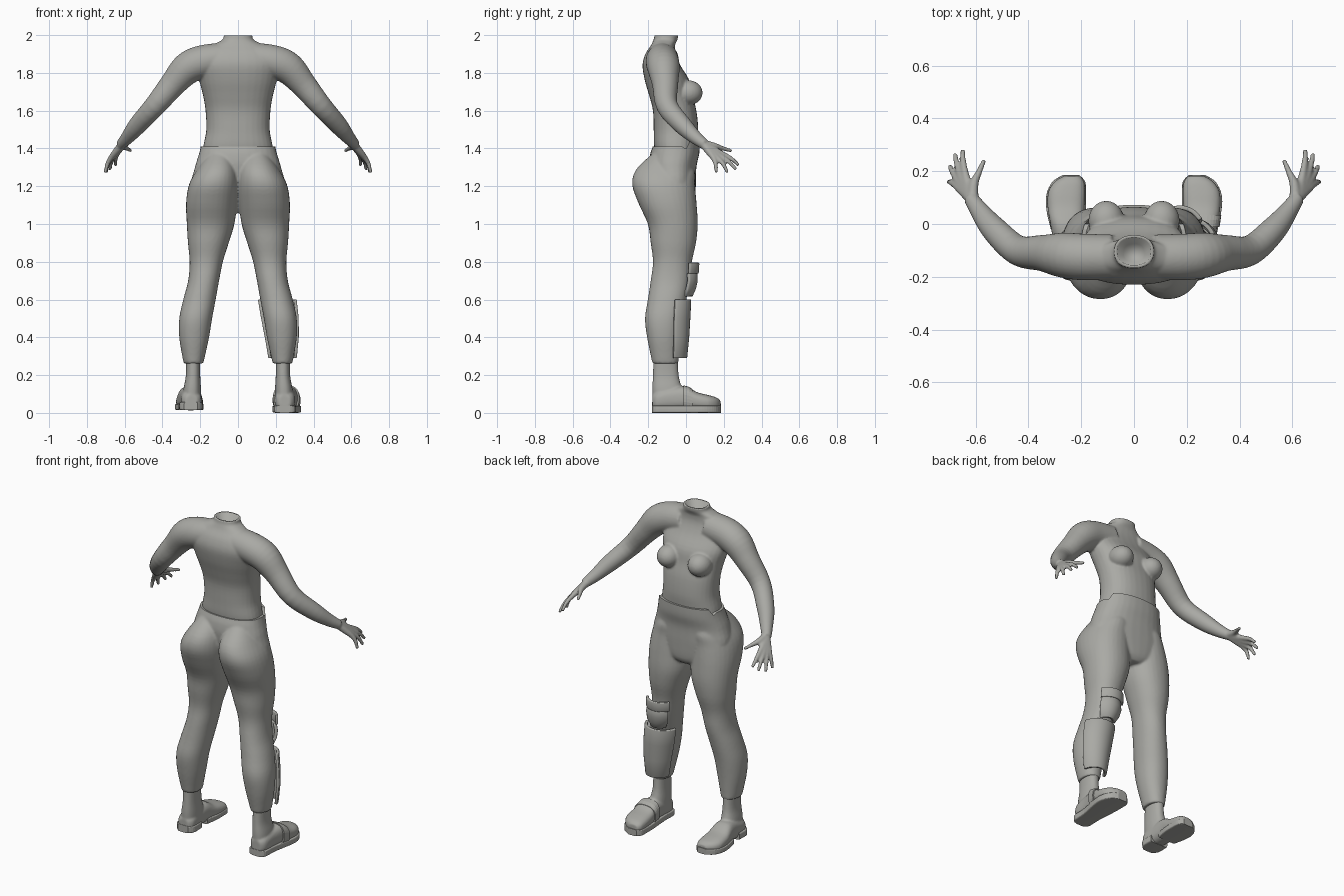
import bpy, bmesh, math
from mathutils import Vector, Matrix

if "Cube" in bpy.data.objects:
    bpy.data.objects.remove(bpy.data.objects["Cube"])

GREY = (0.40, 0.40, 0.375, 1)
mat = bpy.data.materials.new("warm grey")
mat.use_nodes = True
mat.diffuse_color = GREY
mat.node_tree.nodes["Principled BSDF"].inputs["Base Color"].default_value = GREY


def finish(name, bm, smooth=True):
    bmesh.ops.recalc_face_normals(bm, faces=bm.faces)
    me = bpy.data.meshes.new(name)
    bm.to_mesh(me)
    bm.free()
    me.materials.append(mat)
    for p in me.polygons:
        p.use_smooth = smooth
    ob = bpy.data.objects.new(name, me)
    bpy.context.collection.objects.link(ob)
    return ob


def spline(rows, steps=4):
    """Catmull-Rom interpolation through rows of numbers."""
    out = []
    for i in range(len(rows) - 1):
        a, b = rows[max(i - 1, 0)], rows[i]
        c, d = rows[i + 1], rows[min(i + 2, len(rows) - 1)]
        for k in range(steps):
            t = k / steps
            out.append([q + t / 2 * (r - p + t * (2*p - 5*q + 4*r - s + t * (3*(q - r) + s - p)))
                        for p, q, r, s in zip(a, b, c, d)])
    return out + [list(rows[-1])]


def section(a, b, power, n=32):
    pts = []
    for i in range(n):
        c, s = math.cos(math.tau * i / n), math.sin(math.tau * i / n)
        pts.append((math.copysign(abs(c) ** (2 / power), c) * a,
                    math.copysign(abs(s) ** (2 / power), s) * b))
    return pts


def loft(bm, rows, axis="z", side=1, power=2.3, steps=4):
    """Closed skin over rows of (x, y, z, half width, half depth); axis 'path' follows the rows."""
    rows = spline(rows, steps)
    rings = []
    for i, (x, y, z, a, b) in enumerate(rows):
        if axis == "path":
            t = Vector(rows[min(i + 1, len(rows) - 1)][:3]) - Vector(rows[max(i - 1, 0)][:3])
            rot = t.to_track_quat("Z", "Y")
        ring = []
        for u, v in section(a, b, power):
            off = {"z": Vector((u, v, 0)), "y": Vector((u, 0, v))}.get(axis)
            if off is None:
                off = rot @ Vector((u, v, 0))
            p = Vector((x, y, z)) + off
            ring.append(bm.verts.new((p.x * side, p.y, p.z)))
        rings.append(ring)
    for r, s in zip(rings, rings[1:]):
        for j in range(len(r)):
            k = (j + 1) % len(r)
            bm.faces.new((r[j], r[k], s[k], s[j]))
    bm.faces.new(rings[0])
    bm.faces.new(rings[-1])


def tube(bm, rows, side):
    loft(bm, [(x, y, z, r, r) for x, y, z, r in rows], "path", side, 2)


def fuse(ob, voxel, smooth):
    """Blend overlapping parts into one skin."""
    m = ob.modifiers.new("fuse", "REMESH")
    m.mode, m.voxel_size, m.use_smooth_shade = "VOXEL", voxel, True
    m = ob.modifiers.new("soften", "SMOOTH")
    m.factor, m.iterations = 0.5, smooth


def cut(ob, cutter):
    cutter.hide_render = True
    cutter.hide_viewport = True
    m = ob.modifiers.new("cut", "BOOLEAN")
    m.operation, m.object, m.solver = "DIFFERENCE", cutter, "EXACT"


def shell(name, rows, half_angle, thick):
    """Curved plate wrapped round the front of the leg."""
    bm = bmesh.new()
    grid = []
    for x, y, z, a, b in rows:
        angles = [math.radians(half_angle) * (k / 8 - 1) for k in range(17)]
        grid.append([bm.verts.new((x + a * math.sin(t), y + b * math.cos(t), z)) for t in angles])
    for r, s in zip(grid, grid[1:]):
        for j in range(16):
            bm.faces.new((r[j], r[j + 1], s[j + 1], s[j]))
    ob = finish(name, bm)
    m = ob.modifiers.new("thickness", "SOLIDIFY")
    m.thickness, m.offset = thick, 0
    m = ob.modifiers.new("rounded_rim", "BEVEL")
    m.width, m.segments = 0.004, 2
    return ob


# Torso, breasts, arms and hands
bm = bmesh.new()
loft(bm, [(0, -.05, 1.36, .19, .11), (0, -.055, 1.42, .182, .115), (0, -.053, 1.5, .168, .118),
          (0, -.06, 1.6, .172, .115), (0, -.08, 1.68, .185, .115), (0, -.1, 1.76, .205, .118),
          (0, -.13, 1.84, .215, .1), (0, -.135, 1.9, .195, .08), (0, -.122, 1.945, .14, .064),
          (0, -.112, 1.968, .095, .063), (0, -.106, 1.985, .077, .063), (0, -.1, 2.04, .074, .06)])
for side in (1, -1):
    bmesh.ops.create_uvsphere(bm, u_segments=24, v_segments=16, radius=1, matrix=Matrix.LocRotScale(
        Vector((.105 * side, .012, 1.695)), None, Vector((.068, .076, .066))))
    tube(bm, [(.08, -.125, 1.875, .085), (.19, -.125, 1.858, .088), (.27, -.118, 1.822, .085),
              (.345, -.11, 1.74, .069), (.44, -.1, 1.625, .057), (.53, -.02, 1.525, .049),
              (.585, .05, 1.458, .036), (.62, .1, 1.42, .027)], side)
    # thumb, then the four fingers, each running through the palm
    tube(bm, [(.61, .09, 1.425, .022), (.607, .15, 1.412, .018), (.588, .195, 1.4, .012),
              (.567, .243, 1.387, .009)], side)
    for kx, ky, kz, tx, ty, tz in ((.638, .185, 1.375, .648, .28, 1.31), (.655, .18, 1.36, .678, .265, 1.288),
                                   (.668, .166, 1.35, .698, .22, 1.272), (.674, .146, 1.348, .702, .16, 1.272)):
        a, k, t = Vector((.615, .095, 1.42)), Vector((kx, ky, kz)), Vector((tx, ty, tz))
        m = k.lerp(t, .5) + Vector((.004, .004, .006))
        tube(bm, [(*a, .022), (*a.lerp(k, .6), .018), (*k, .0145), (*m, .0115), (*t, .009)], side)
body = finish("upper_body", bm)
fuse(body, .0065, 4)

# Hollow neck opening
bm = bmesh.new()
loft(bm, [(0, -.11, 1.9, .04, .035), (0, -.104, 1.998, .064, .052), (0, -.104, 1.9985, .2, .2),
          (0, -.104, 2.2, .2, .2)], steps=1)
cut(body, finish("neck_cutter", bm))

# Trousers: hips and both legs
bm = bmesh.new()
loft(bm, [(0, -.03, 1.06, .05, .05), (0, -.035, 1.1, .17, .08), (0, -.06, 1.2, .245, .112),
          (0, -.07, 1.3, .228, .125), (0, -.06, 1.37, .207, .13), (0, -.05, 1.42, .196, .123),
          (0, -.048, 1.48, .192, .12)])
for side in (1, -1):
    loft(bm, [(.10, -.1, 1.37, .06, .08), (.112, -.11, 1.29, .104, .153), (.129, -.119, 1.21, .13, .166),
              (.14, -.098, 1.11, .135, .154), (.145, -.07, 1.0, .126, .132), (.157, -.067, .9, .108, .12),
              (.168, -.072, .8, .088, .103), (.182, -.083, .7, .082, .104), (.204, -.1, .6, .086, .102),
              (.224, -.117, .5, .087, .1), (.232, -.118, .4, .079, .088), (.235, -.112, .3, .06, .074),
              (.235, -.109, .262, .052, .069)], side=side, power=2.15)
trousers = finish("trousers", bm)
fuse(trousers, .0075, 5)

# Stepped waist edge, higher at the belly
bm = bmesh.new()
step = [(-.5, 1.41), (-.02, 1.41), (0, 1.398), (.02, 1.437), (.5, 1.437), (.5, 1.7), (-.5, 1.7)]
face = bm.faces.new([bm.verts.new((-.5, y, z)) for y, z in step])
ext = bmesh.ops.extrude_face_region(bm, geom=[face])
bmesh.ops.translate(bm, verts=[v for v in ext["geom"] if isinstance(v, bmesh.types.BMVert)], vec=(1, 0, 0))
cut(trousers, finish("waist_cutter", bm, False))

# Feet with ankles
for side, word in ((1, "left"), (-1, "right")):
    bm = bmesh.new()
    loft(bm, [(.238, -.108, .3, .037, .064), (.238, -.107, .2, .038, .068), (.242, -.1, .13, .046, .078),
              (.245, -.09, .06, .05, .085)], side=side)
    loft(bm, [(.247, -.178, .06, .03, .035), (.247, -.15, .065, .052, .05), (.25, -.07, .075, .056, .06),
              (.255, 0, .078, .062, .062), (.257, .06, .062, .07, .047), (.255, .12, .054, .07, .04),
              (.245, .16, .048, .056, .034), (.235, .182, .044, .03, .022)], "y", side, 2.6)
    fuse(finish(word + "_foot", bm), .006, 4)


def sole(name, rows, side, z, h):
    bm = bmesh.new()
    loft(bm, [(x, y, z, a, h) for x, y, a in rows], "y", side, 7)
    ob = finish(name, bm)
    for p in ob.data.polygons:
        p.use_smooth = False


# Soles: one flat slab, one forefoot slab with a separate heel
sole("left_sole", [(.247, -.18, .03), (.247, -.16, .055), (.25, -.07, .058), (.257, .05, .074),
                   (.257, .11, .075), (.247, .16, .062), (.238, .186, .03)], 1, .02, .02)
sole("right_heel", [(.25, -.18, .035), (.25, -.15, .06), (.25, -.08, .06)], -1, .036, .022)
sole("right_sole", [(.255, -.02, .06), (.257, .05, .074), (.257, .11, .075), (.247, .16, .062),
                    (.238, .186, .03)], -1, .032, .018)

# Sandal strap over the instep
bm = bmesh.new()
loft(bm, [(.255, -.012, .078, .069, .068), (.256, .015, .073, .072, .065), (.257, .035, .066, .074, .059)],
     "y", 1, 2.6, 1)
finish("left_sandal_strap", bm, False)

# Shin guard, knee pad and knee strap on one leg
shell("shin_guard", [(.208, -.08, .6, .098, .1), (.222, -.085, .5, .095, .1), (.232, -.085, .4, .085, .094),
                     (.236, -.085, .29, .07, .083)], 78, .016)
shell("knee_pad", [(.182, -.072, .74, .086, .122), (.184, -.07, .7, .092, .122), (.188, -.075, .66, .085, .118),
                   (.192, -.08, .62, .06, .105)], 48, .02)
shell("knee_strap", [(.176, -.065, .795, .098, .128), (.178, -.065, .737, .098, .124)], 50, .016)
